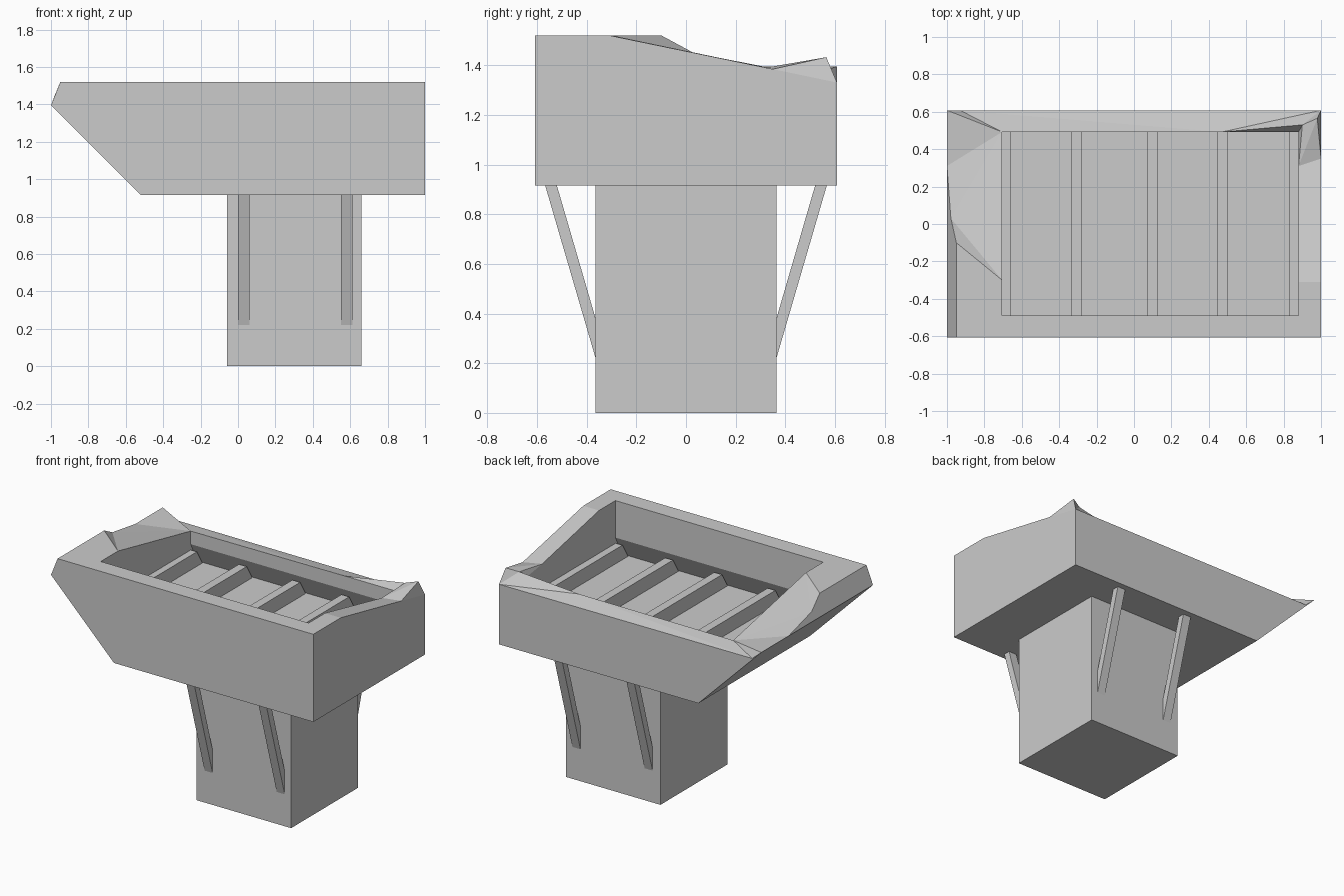
import bpy, bmesh

if "Cube" in bpy.data.objects:
    bpy.data.objects.remove(bpy.data.objects["Cube"])


def make(name, verts, faces):
    bm = bmesh.new()
    vs = [bm.verts.new(v) for v in verts]
    for f in faces:
        bm.faces.new([vs[i] for i in f])
    bmesh.ops.recalc_face_normals(bm, faces=bm.faces)
    me = bpy.data.meshes.new(name)
    bm.to_mesh(me)
    bm.free()
    ob = bpy.data.objects.new(name, me)
    bpy.context.collection.objects.link(ob)
    return ob


def prism(name, profile, x0, x1):
    """Extrude a (y, z) profile along x."""
    n = len(profile)
    verts = [(x, y, z) for x in (x0, x1) for y, z in profile]
    faces = [tuple(range(n)), tuple(range(n, 2 * n))]
    faces += [(i, (i + 1) % n, n + (i + 1) % n, n + i) for i in range(n)]
    return make(name, verts, faces)


def box(name, x0, x1, y0, y1, z0, z1):
    return prism(name, [(y0, z0), (y1, z0), (y1, z1), (y0, z1)], x0, x1)


# Half depth, underside, rim, floor, rib top, floor half depth (undercut)
Y, B, T, F, R, U = 0.608, 0.916, 1.52, 1.125, 1.225, 0.56

# Upper trough with a damaged rim: outlines of the front and back walls
fa, fb, fc = (-.52, -Y, B), (1, -Y, B), (1, -Y, T)
fd, fe = (-.95, -Y, T), (-1, -Y, 1.395)
ba, bb, bc = (-.52, Y, B), (1, Y, B), (1, Y, 1.33)
bd, be = (-.93, Y, 1.335), (-1, Y, 1.395)
# Broken right rim
r1, r2 = (1, -.31, T), (1, .35, 1.384)
r3, r4 = (.88, -.31, T), (.88, .31, 1.388)
pk, q = (.98, .565, 1.432), (.9, .53, 1.413)
# Broken left rim
l1, l2 = (-.95, -.1, T), (-.979, .03, 1.45)
l3, l4 = (-1, .31, 1.395), (-.705, -.3, T)
# Cavity rim, undercut start and floor
i1, i2 = (.88, -.488, T), (-.705, -.488, T)
i3, i4, k = (-.705, .492, 1.355), (.88, .492, 1.36), (.47, .492, 1.36)
m1, m2, m3, m4 = [(p[0], p[1], R + .04) for p in (i1, i2, i3, i4)]
c1, c2, c3, c4 = [(p[0], U if p[1] > 0 else -U, F) for p in (i1, i2, i3, i4)]

outside = [(fa, fb, fc, fd, fe), (ba, bb, bc, bd, be), (fa, fb, bb, ba),
           (fb, bb, bc, r2, r1, fc), (fe, l3, be, ba, fa),
           (fe, fd, l1, l2, l3)]
rim = [(fd, fc, i1, i2), (fc, r1, r3, i1), (i2, l4, l1, fd),
       (r1, r2, r4, r3), (l4, l2, l1), (l4, i3, l2), (l2, i3, l3),
       (l3, i3, be), (i3, bd, be), (i3, k, bd), (k, bc, bd),
       (k, q, bc), (q, pk, bc), (k, i4, q),
       (r4, i4, q), (r4, q, pk), (r4, pk, r2), (r2, pk, bc)]
cavity = [(i1, m1, m2, i2), (m1, c1, c2, m2), (i3, m3, m4, i4, k),
          (m3, c3, c4, m4), (i2, m2, c2, c3, m3, i3, l4),
          (i4, m4, c4, c1, m1, i1, r3, r4), (c1, c2, c3, c4)]
polys = outside + rim + cavity
points = sorted({p for poly in polys for p in poly})
make("trough", points, [[points.index(p) for p in poly] for poly in polys])

# Supporting pillar
box("pillar", -.06, .66, -.364, .364, 0, B + .01)

# Ribs across the trough floor, ends following the undercut walls
rib = [(-U, F - .01), (U, F - .01), (.492, R), (-.492, R)]
for i, x in enumerate((-.717, -.337, .07, .444, .829)):
    prism(f"floor_rib_{i + 1}", rib, x, x + .059)

# Slanted struts between pillar and trough, front and back
for side, s in (("front", -1), ("back", 1)):
    for i, x in enumerate((0, .55)):
        prism(f"{side}_strut_{i + 1}",
              [(s * .57, B + .01), (s * .523, B + .01),
               (s * .345, .315), (s * .345, .155)], x, x + .061)
